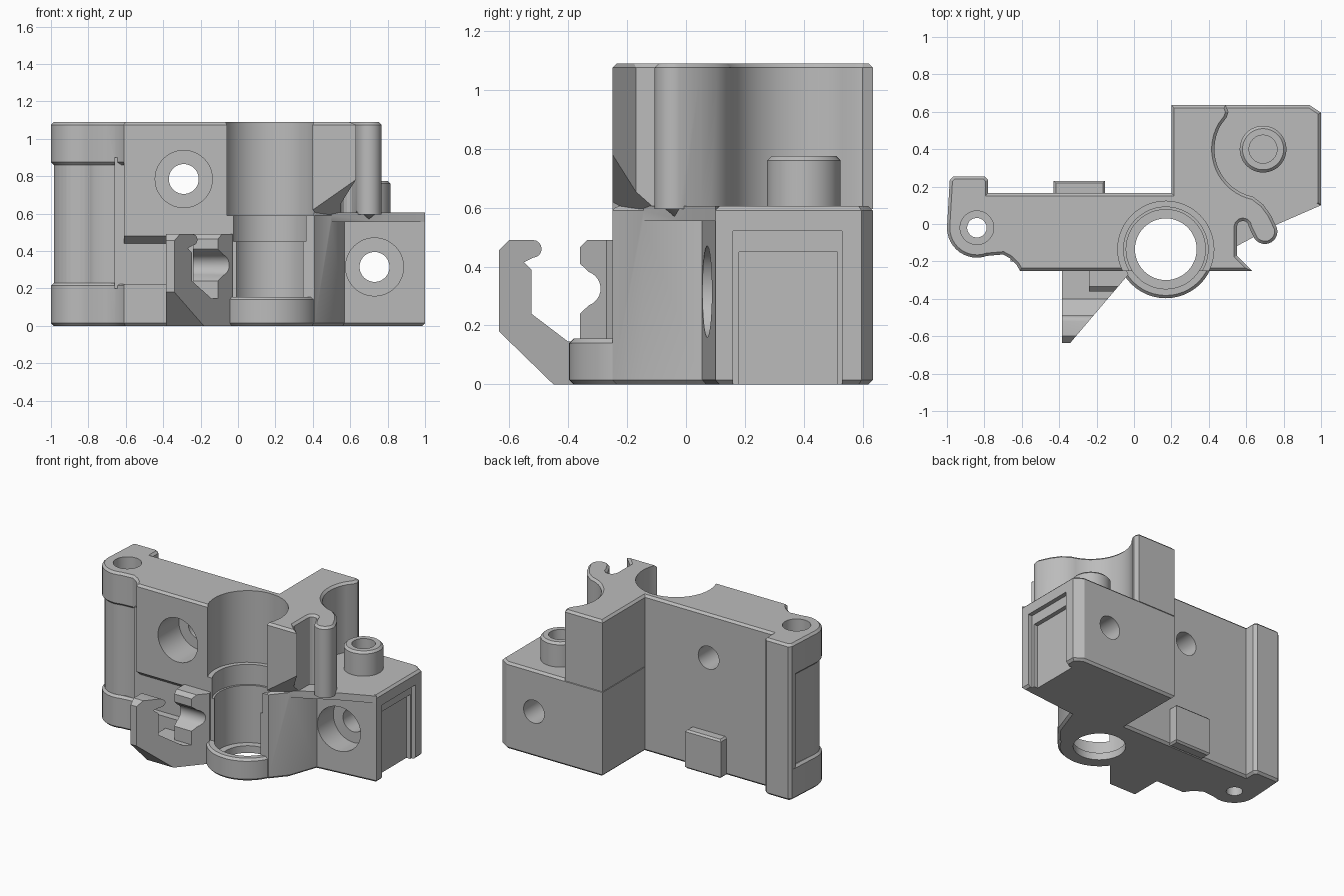
import bpy, bmesh, math
from mathutils import Vector

cube = bpy.data.objects.get("Cube")
if cube:
    bpy.data.objects.remove(cube, do_unlink=True)

grey = bpy.data.materials.new("plain_grey")
grey.use_nodes = True
COLOUR = (0.5, 0.5, 0.5, 1)
grey.diffuse_color = COLOUR
grey.node_tree.nodes["Principled BSDF"].inputs["Base Color"].default_value = COLOUR


def finish(name, bm):
    bmesh.ops.recalc_face_normals(bm, faces=bm.faces)
    mesh = bpy.data.meshes.new(name)
    bm.to_mesh(mesh)
    bm.free()
    mesh.materials.append(grey)
    obj = bpy.data.objects.new(name, mesh)
    bpy.context.collection.objects.link(obj)
    return obj


def arc(cx, cy, r, a, b, n=12):
    angles = [math.radians(a + (b - a) * i / n) for i in range(n + 1)]
    return [(cx + r * math.cos(t), cy + r * math.sin(t)) for t in angles]


def prism(name, pts, lo, hi, axis="z", bevel=0.0):
    """Extrude an outline along an axis, with optional chamfered ends."""
    place = {"z": lambda u, v, w: (u, v, w),
             "y": lambda u, v, w: (u, w, v),
             "x": lambda u, v, w: (w, u, v)}[axis]
    bm = bmesh.new()
    a = [bm.verts.new(place(u, v, lo)) for u, v in pts]
    b = [bm.verts.new(place(u, v, hi)) for u, v in pts]
    caps = [bm.faces.new(a), bm.faces.new(b)]
    for i in range(len(pts)):
        j = (i + 1) % len(pts)
        bm.faces.new((a[i], a[j], b[j], b[i]))
    bmesh.ops.recalc_face_normals(bm, faces=bm.faces)
    if bevel:
        edges = list({e for f in caps for e in f.edges})
        bmesh.ops.bevel(bm, geom=edges, offset=bevel, segments=1,
                        affect="EDGES", clamp_overlap=False)
    return finish(name, bm)


def rod(name, c, r, lo, hi, axis="z", bevel=0.0):
    return prism(name, arc(*c, r, 0, 352.5, 47), lo, hi, axis, bevel)


def box(name, x, y, z, bevel=0.0):
    return prism(name, [(x[0], y[0]), (x[1], y[0]), (x[1], y[1]), (x[0], y[1])],
                 *z, bevel=bevel)


def hull(name, pts):
    bm = bmesh.new()
    for p in pts:
        bm.verts.new(Vector(p))
    bmesh.ops.convex_hull(bm, input=bm.verts)
    return finish(name, bm)


def combine(obj, others, operation):
    for other in others:
        mod = obj.modifiers.new("join", "BOOLEAN")
        mod.operation, mod.solver, mod.object = operation, "EXACT", other
        bpy.context.view_layer.objects.active = obj
        bpy.ops.object.modifier_apply(modifier=mod.name)
        bpy.data.objects.remove(other, do_unlink=True)


TOP, CH = 1.09, 0.015
BORE = (0.17, -0.135)
PIVOT = (-0.84, -0.02)
BOSS = (0.69, 0.4)

# Main wall
body = box("bracket_body", (-0.61, 0.3), (-0.25, 0.165), (0, TOP), CH)

# Hinge end: two full bands and a slimmer middle column
bump = [(-0.78, 0.165), (-0.78, 0.235), (-0.8, 0.255), (-0.965, 0.255), (-0.985, 0.235)]
band = ([(-0.5, -0.25), (-0.5, 0.165)] + bump + arc(*PIVOT, 0.16, 180, 290)
        + [(-0.7, -0.163), (-0.66, -0.185), (-0.63, -0.215), (-0.61, -0.25)])
column = ([(-0.55, -0.2), (-0.55, 0.165)] + bump + [(-0.985, 0.2), (-0.965, 0.19)]
          + arc(*PIVOT, 0.145, 175, 300) + [(-0.66, -0.15), (-0.66, -0.2)])
parts = [prism("lower_band", band, 0, 0.23, bevel=CH),
         prism("upper_band", band, 0.86, TOP, bevel=CH),
         prism("middle_column", column, 0.2, 0.9)]

# Low block on the left side
block = [(0.2, -0.25), (0.41, -0.25), (0.5, -0.145), (0.57, 0.055), (1, 0.1),
         (1, 0.595), (0.94, 0.635), (0.2, 0.635)]
parts.append(prism("low_block", block, 0, 0.605, bevel=CH))
lip = [(0.5, -0.145), (0.77, 0), (1, 0.1), (0.6, 0.3)]
parts.append(prism("block_lip", lip, 0.555, 0.605))

# Tall web with curved clearance, hook slot and rounded finger
web_outline = ([(0.2, -0.25), (0.63, -0.25), (0.55, -0.17)]
               + arc(0.582, -0.015, 0.032, 180, 0, 6)
               + arc(0.7, -0.04, 0.067, 200, 375, 12)
               + [(0.73, 0.05), (0.69, 0.105)]
               + arc(*BOSS, 0.26, 258, 150, 16)
               + [(0.495, 0.57), (0.505, 0.6), (0.49, 0.635), (0.2, 0.635)])
web = prism("tall_web", web_outline, 0.595, TOP)
top_edges = bmesh.new()
top_edges.from_mesh(web.data)
rim = [e for e in top_edges.edges if all(v.co.z > TOP - 0.001 for v in e.verts)]
bmesh.ops.bevel(top_edges, geom=rim, offset=CH, segments=1, affect="EDGES",
                clamp_overlap=False)
top_edges.to_mesh(web.data)
top_edges.free()
combine(web, [hull("slope_cutter", [(0.294, -0.3, 0.59), (0.635, -0.3, 0.59),
                                    (0.635, -0.031, 0.59), (0.635, -0.3, 0.829)])],
        "DIFFERENCE")
parts.append(web)

# Ring under the main bore
parts.append(rod("bore_ring", BORE, 0.262, 0, 0.155, bevel=CH))
combine(body, parts, "UNION")

# Bores, counterbored bolt holes, strap recess and side pocket
cutters = [rod("cut", BORE, r, lo, hi) for r, lo, hi in
           ((0.257, 0.59, 1.2), (0.226, 0.45, 0.6), (0.212, 0.05, 0.46), (0.165, -0.1, 0.06))]
cutters += [rod("cut", PIVOT, 0.052, -0.1, 1.2), rod("cut", PIVOT, 0.09, 1.0, 1.2)]
cutters += [rod("cut", (-0.29, 0.785), 0.08, -0.5, 0.9, "y"),
            rod("cut", (-0.29, 0.785), 0.153, -0.5, -0.02, "y"),
            rod("cut", (0.73, 0.315), 0.08, -0.5, 0.9, "y"),
            rod("cut", (0.73, 0.315), 0.155, -0.3, 0.23, "y"),
            rod("cut", BOSS, 0.075, 0.5, 0.9)]
strap = [(-0.3, 0.225), (-0.2, 0.225), (-0.2, 0.44), (-0.25, 0.48), (-0.3, 0.48)]
cutters.append(prism("cut", strap, -0.665, -0.24, "x"))
cutters += [box("cut", (0.97, 1.1), (0.16, 0.53), (-0.1, 0.52)),
            box("cut", (0.94, 1.1), (0.18, 0.515), (-0.1, 0.45))]
combine(body, cutters, "DIFFERENCE")

# Boss on the low block
boss = rod("boss", BOSS, 0.125, 0.59, 0.775, bevel=CH)
combine(boss, [rod("cut", BOSS, 0.075, 0.5, 0.9)], "DIFFERENCE")

# Pointed tip under the finger
tip = hull("finger_tip", [(x, y, 0.625) for x, y in arc(0.7, -0.04, 0.066, 0, 345, 23)]
           + [(0.7, -0.04, 0.57)])

# Strap clip: side profile trimmed to a triangular plan
clip_profile = ([(-0.22, 0), (-0.45, 0), (-0.635, 0.18), (-0.635, 0.455), (-0.6, 0.49)]
                + arc(-0.52, 0.46, 0.03, 90, -90, 8)
                + [(-0.55, 0.415), (-0.525, 0.39), (-0.525, 0.24), (-0.4, 0.145),
                   (-0.22, 0.145)])
jaw_profile = ([(-0.22, 0.12), (-0.36, 0.12), (-0.36, 0.24)]
               + arc(-0.35, 0.325, 0.06, -70, 70, 12)
               + [(-0.36, 0.41), (-0.36, 0.465), (-0.335, 0.49), (-0.22, 0.49)])
clip = prism("strap_clip", clip_profile, -0.385, 0.1, "x")
combine(clip, [prism("jaw", jaw_profile, -0.24, 0.1, "x")], "UNION")
plan = [(-0.4, -0.2), (-0.4, -0.7), (-0.385, -0.7), (-0.34, -0.635), (-0.03, -0.27),
        (-0.06, -0.2)]
combine(clip, [prism("plan", plan, -0.1, 0.7)], "INTERSECT")

# Small pad on the back
pad = box("back_pad", (-0.43, -0.155), (0.15, 0.23), (0, 0.27), 0.012)

for obj in (body, boss, tip, clip, pad):
    bpy.ops.object.select_all(action="DESELECT")
    obj.select_set(True)
    bpy.context.view_layer.objects.active = obj
    bpy.ops.object.shade_smooth_by_angle(angle=math.radians(28))
